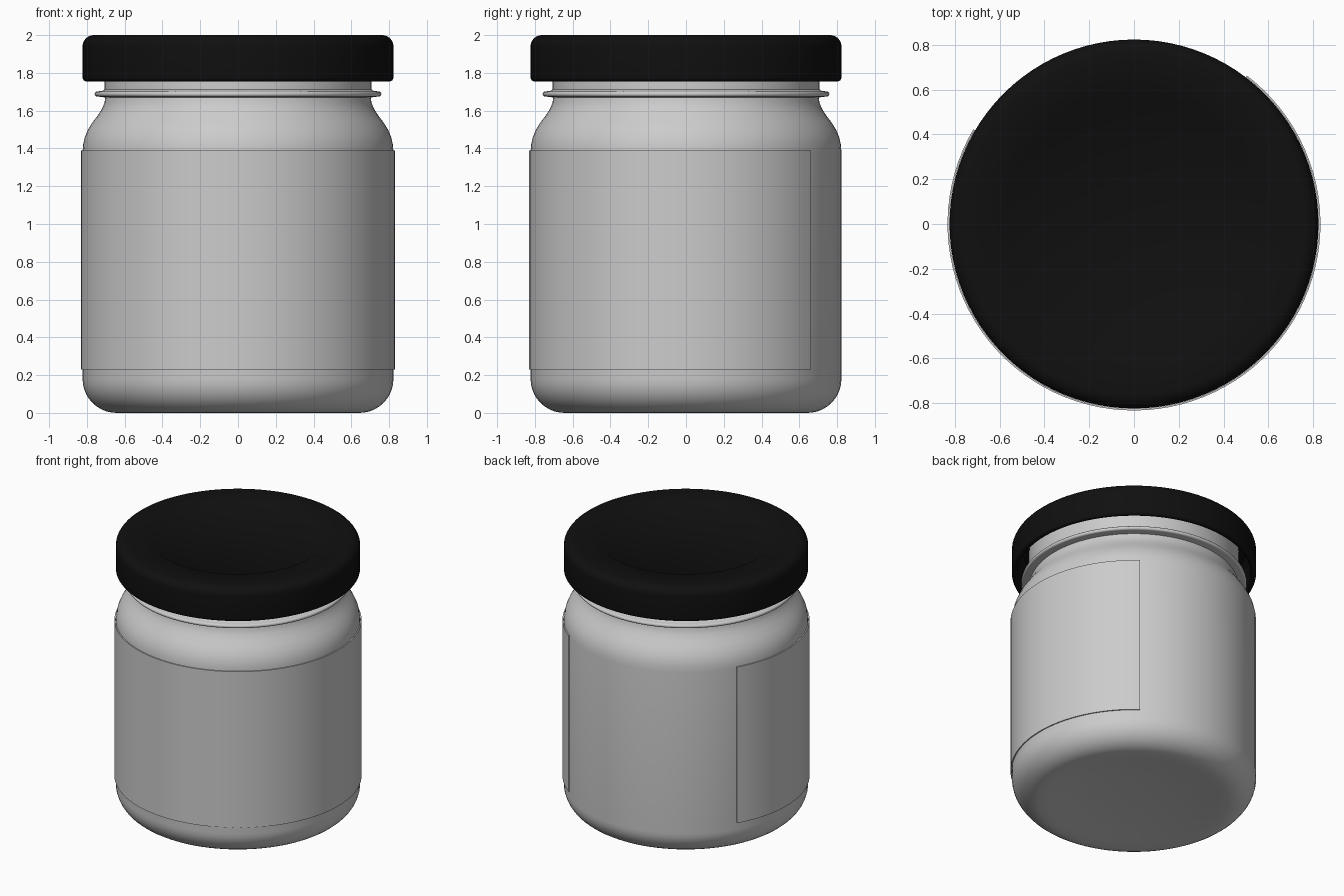
import bpy, bmesh, math

if "Cube" in bpy.data.objects:
    bpy.data.objects.remove(bpy.data.objects["Cube"])

SEGS = 96


def finish(bm, name, angle=40, colour=None):
    bmesh.ops.remove_doubles(bm, verts=bm.verts, dist=1e-5)
    bmesh.ops.recalc_face_normals(bm, faces=bm.faces)
    mesh = bpy.data.meshes.new(name)
    bm.to_mesh(mesh)
    bm.free()
    ob = bpy.data.objects.new(name, mesh)
    bpy.context.collection.objects.link(ob)
    if colour:
        mat = bpy.data.materials.new(name + "_colour")
        mat.diffuse_color = colour
        mat.use_nodes = True
        mat.node_tree.nodes["Principled BSDF"].inputs["Base Color"].default_value = mat.diffuse_color
        mesh.materials.append(mat)
    bpy.ops.object.select_all(action='DESELECT')
    ob.select_set(True)
    bpy.context.view_layer.objects.active = ob
    bpy.ops.object.shade_smooth_by_angle(angle=math.radians(angle))
    return ob


def lathe(name, profile, colour=None):
    """Spin an (r, z) profile all the way round z."""
    bm = bmesh.new()
    vs = [bm.verts.new((r, 0, z)) for r, z in profile]
    es = [bm.edges.new(p) for p in zip(vs, vs[1:])]
    bmesh.ops.spin(bm, geom=vs + es, cent=(0, 0, 0), axis=(0, 0, 1),
                   angle=math.tau, steps=SEGS, use_merge=True)
    return finish(bm, name, colour=colour)


def arc(cr, cz, rad, a0, a1, n=6):
    """Points of a rounded corner in the profile plane, angles in degrees."""
    return [(cr + rad * math.cos(math.radians(a0 + (a1 - a0) * i / n)),
             cz + rad * math.sin(math.radians(a0 + (a1 - a0) * i / n)))
            for i in range(n + 1)]


# Glass jar: punted base, rounded heel, shoulder, bead, neck, inner wall
outer = [(0, .035), (.3, .03), (.48, .016), (.58, .004)]
outer += arc(.643, .18, .18, -90, 0, 10)
outer += [(.823, .8), (.823, 1.38), (.82, 1.42), (.811, 1.46), (.794, 1.5),
          (.769, 1.54), (.742, 1.575), (.72, 1.61), (.707, 1.64), (.703, 1.67)]
outer += [(.735, 1.674)] + arc(.745, 1.688, .014, -90, 90, 6) + [(.72, 1.704)]
outer += [(.706, 1.712), (.706, 1.93)]
inner = arc(.686, 1.93, .02, 0, 180, 6)
inner += [(.662, 1.65), (.685, 1.6), (.745, 1.51), (.775, 1.42), (.775, .2)]
inner += arc(.635, .2, .14, 0, -90, 6)[1:] + [(.4, .07), (0, .085)]
lathe("glass_jar", outer + inner)

# Screw lid: hollow cap with a shallow recessed disc on top
lid = [(0, 1.988), (.57, 1.988), (.585, 2.0), (.75, 2.0)]
lid += arc(.763, 1.94, .06, 90, 0, 8)
lid += arc(.803, 1.775, .02, 0, -180, 8)
lid += [(.783, 1.92), (.75, 1.96), (0, 1.96)]
lathe("lid", lid, colour=(.005, .005, .005, 1))

# Paper label: wraps most of the body, leaving a gap at the back left
bm = bmesh.new()
start, stop, n = math.radians(149.5), math.radians(412.7), 72
section = [(.824, .23), (.832, .23), (.832, 1.39), (.824, 1.39)]
rings = []
for i in range(n + 1):
    a = start + (stop - start) * i / n
    rings.append([bm.verts.new((r * math.cos(a), r * math.sin(a), z)) for r, z in section])
for a, b in zip(rings, rings[1:]):
    for k in range(4):
        bm.faces.new((a[k], a[(k + 1) % 4], b[(k + 1) % 4], b[k]))
bm.faces.new(rings[0])
bm.faces.new(rings[-1])
finish(bm, "label", 30)
